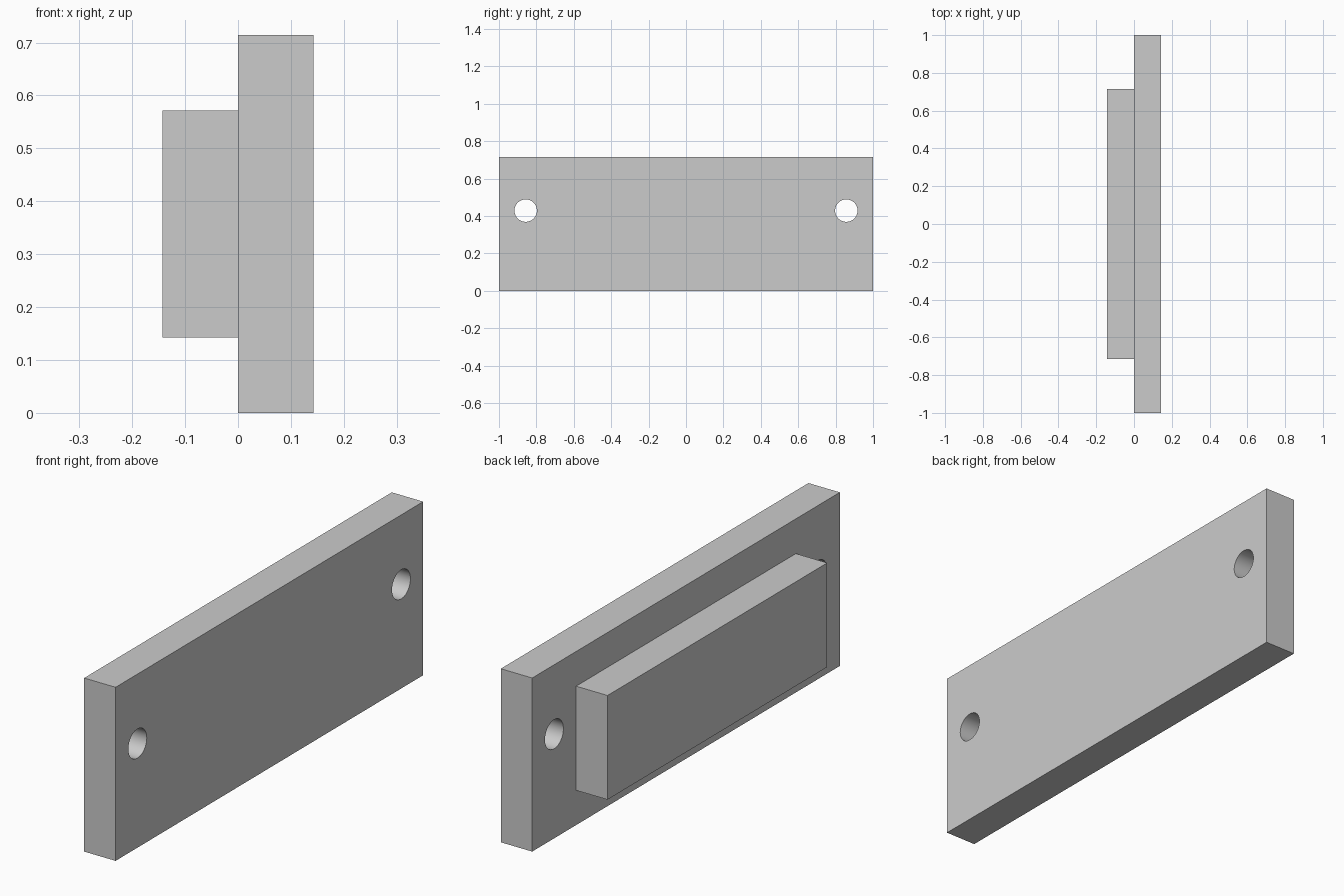
import bpy
import math

default_cube = bpy.data.objects.get("Cube")
if default_cube:
    bpy.data.objects.remove(default_cube, do_unlink=True)

grey = bpy.data.materials.new("plain grey")
grey.use_nodes = True
colour = (0.6, 0.6, 0.6, 1)
grey.diffuse_color = colour
grey.node_tree.nodes["Principled BSDF"].inputs["Base Color"].default_value = colour


def box(name, low, high):
    """Axis-aligned box between two corners."""
    centre = [(a + b) / 2 for a, b in zip(low, high)]
    size = [b - a for a, b in zip(low, high)]
    bpy.ops.mesh.primitive_cube_add(size=1, location=centre)
    obj = bpy.context.object
    obj.name = name
    obj.scale = size
    bpy.ops.object.transform_apply(location=True, rotation=False, scale=True)
    obj.data.materials.append(grey)
    return obj


UNIT = 1 / 7  # plate thickness

# Mounting plate and the raised block on its right side
plate = box("mounting_plate", (0, -1, 0), (UNIT, 1, 5 * UNIT))
box("raised_block", (-UNIT, -5 * UNIT, UNIT), (0, 5 * UNIT, 4 * UNIT))

# Screw holes through both ends of the plate
for side in (-1, 1):
    bpy.ops.mesh.primitive_cylinder_add(
        vertices=48, radius=0.06, depth=4 * UNIT,
        location=(UNIT / 2, side * 6 * UNIT, 3 * UNIT),
        rotation=(0, math.pi / 2, 0))
    cutter = bpy.context.object
    cutter.name = "hole_cutter"
    cutter.hide_render = True
    cutter.data.materials.append(grey)
    cut = plate.modifiers.new("screw_hole", "BOOLEAN")
    cut.operation = "DIFFERENCE"
    cut.solver = "EXACT"
    cut.object = cutter
    bpy.context.view_layer.objects.active = plate
    bpy.ops.object.modifier_apply(modifier=cut.name)
    bpy.data.objects.remove(cutter, do_unlink=True)

# Smooth hole walls, sharp plate edges
plate.select_set(True)
bpy.context.view_layer.objects.active = plate
bpy.ops.object.shade_smooth_by_angle(angle=math.radians(30))
